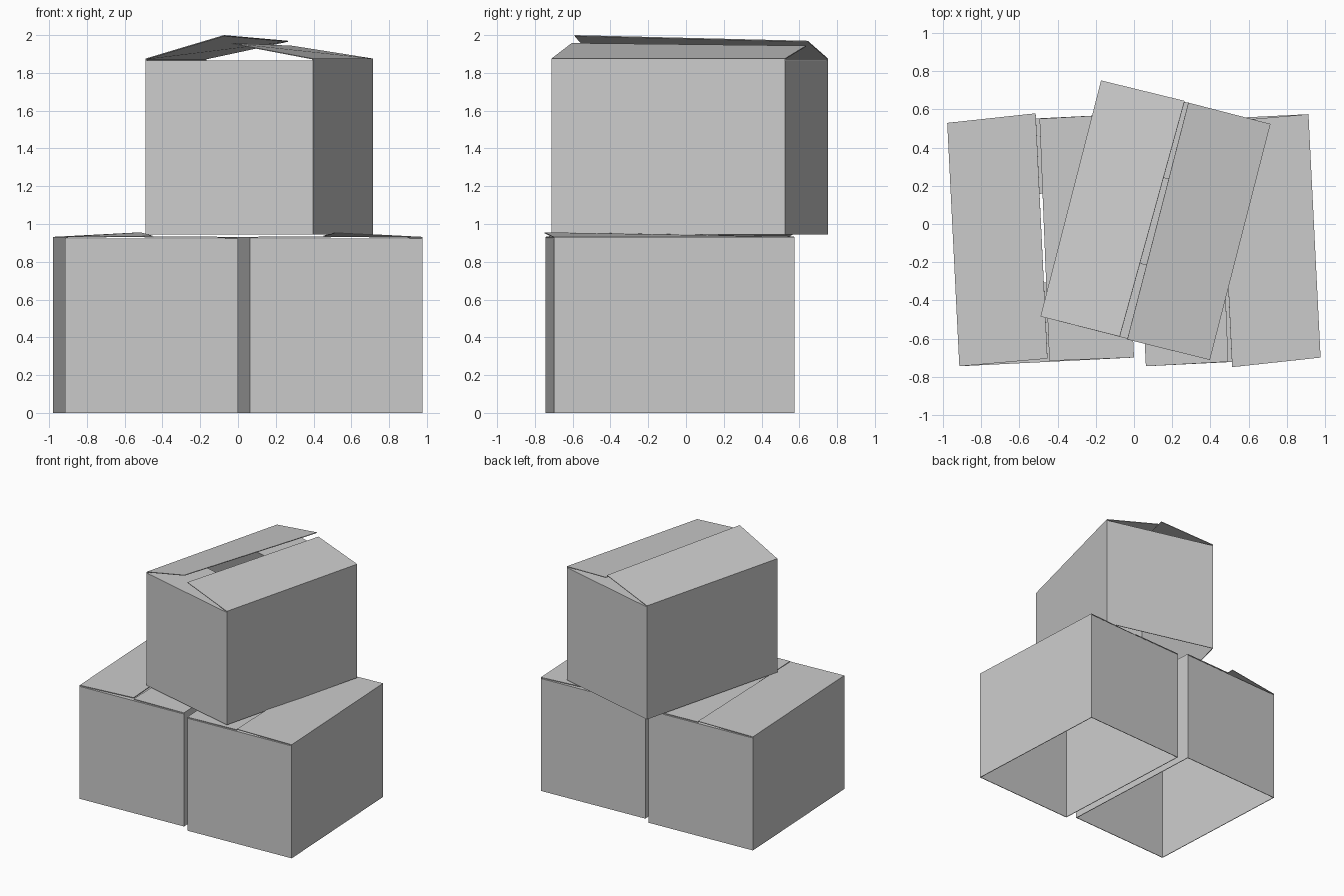
import bpy, math
from mathutils import Matrix

if "Cube" in bpy.data.objects:
    bpy.data.objects.remove(bpy.data.objects["Cube"])

W, L = 0.458, 0.638          # half width and half length of a carton
H_SIDE, H_END = 0.932, 0.922  # long walls are slightly taller than end walls
T = 0.005                    # cardboard thickness


def sheets(name, quads, matrix):
    """Thin cardboard object made of separate quads, thickened inwards/downwards."""
    verts = [p for q in quads for p in q]
    faces = [tuple(range(4 * i, 4 * i + 4)) for i in range(len(quads))]
    me = bpy.data.meshes.new(name)
    me.from_pydata(verts, [], faces)
    ob = bpy.data.objects.new(name, me)
    bpy.context.collection.objects.link(ob)
    ob.matrix_world = matrix
    mod = ob.modifiers.new("thickness", 'SOLIDIFY')
    mod.thickness = T
    mod.offset = -1
    return ob


def carton(name, x, y, z, angle, left, right, ends):
    """left/right: free corners (front, back) of the long flaps; ends: end flap lengths."""
    m = Matrix.Translation((x, y, z)) @ Matrix.Rotation(math.radians(angle), 4, 'Z')

    # four walls, bottom left open
    walls = []
    for s in (-1, 1):
        walls.append([(s * W, -s * L, 0), (s * W, s * L, 0),
                      (s * W, s * L, H_SIDE), (s * W, -s * L, H_SIDE)])
        walls.append([(-s * -W, s * L, 0), (-s * W, s * L, 0),
                      (-s * W, s * L, H_END), (s * W, s * L, H_END)])
    sheets(name + "_walls", walls, m)

    # short inner flaps folded flat
    i = W - 0.008
    front, back = ends
    sheets(name + "_front_inner_flap", [[(-i, -L, H_END), (i, -L, H_END),
           (i, -L + front, H_END), (-i, -L + front, H_END)]], m)
    sheets(name + "_back_inner_flap", [[(-i, L - back, H_END), (i, L - back, H_END),
           (i, L, H_END), (-i, L, H_END)]], m)

    # long outer flaps, hinged on the long walls
    sheets(name + "_left_flap", [[(-W, -L, H_SIDE), left[0], left[1], (-W, L, H_SIDE)]], m)
    sheets(name + "_right_flap", [[right[0], (W, -L, H_SIDE), (W, L, H_SIDE), right[1]]], m)


# two closed cartons side by side, the second turned half a turn
closed = dict(left=[(0.005, -0.621, 0.938), (0.007, 0.665, 0.956)],
              right=[(0.014, -0.633, 0.934), (0.026, 0.636, 0.934)],
              ends=(0.415, 0.395))
carton("lower_left_box", -0.489, -0.085, 0, 2.85, **closed)
carton("lower_right_box", 0.488, -0.085, 0, 182.85, **closed)

# upper carton, twisted, with its flaps lifted
carton("upper_box", 0.1125, 0.02, 0.944, -14.4,
       left=[(-0.030, -0.637, 1.056), (-0.008, 0.643, 1.026)],
       right=[(0.0125, -0.642, 1.014), (0.014, 0.639, 1.0)],
       ends=(0.40, 0.413))
